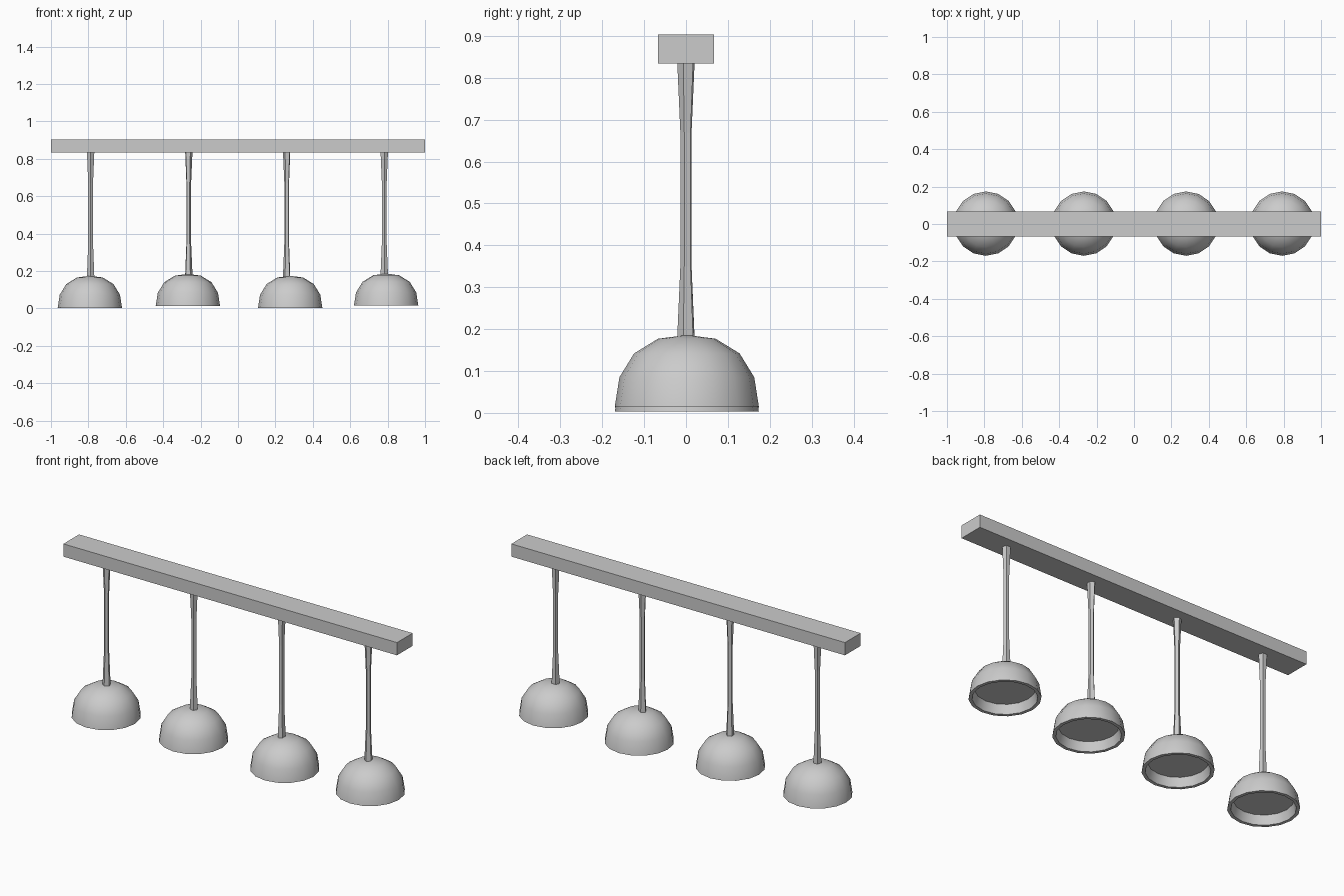
import bpy, math

if "Cube" in bpy.data.objects:
    bpy.data.objects.remove(bpy.data.objects["Cube"])


def lathe(name, profile, sides, location, turn=0.0, smooth=False):
    """Revolve (radius, z) points about z; zero radius makes a pole, open ends get capped."""
    verts, faces, rings = [], [], []
    for r, z in profile:
        n = sides if r > 0 else 1
        rings.append(range(len(verts), len(verts) + n))
        for i in range(n):
            a = turn + 2 * math.pi * i / sides
            verts.append((r * math.cos(a), r * math.sin(a), z))
    for lo, hi in zip(rings, rings[1:]):
        for i in range(sides):
            j = (i + 1) % sides
            if len(hi) == 1:
                faces.append((lo[i], lo[j], hi[0]))
            else:
                faces.append((lo[i], lo[j], hi[j], hi[i]))
    faces.append(tuple(reversed(rings[0])))
    if len(rings[-1]) > 1:
        faces.append(tuple(rings[-1]))
    mesh = bpy.data.meshes.new(name)
    mesh.from_pydata(verts, [], faces)
    mesh.update()
    obj = bpy.data.objects.new(name, mesh)
    bpy.context.collection.objects.link(obj)
    obj.location = location
    if smooth:
        bpy.context.view_layer.objects.active = obj
        obj.select_set(True)
        bpy.ops.object.shade_smooth_by_angle(angle=math.radians(40))
        obj.select_set(False)
    return obj


# ceiling beam
bpy.ops.mesh.primitive_cube_add(size=1, location=(0, 0, 0.869))
beam = bpy.context.object
beam.name = "ceiling_beam"
beam.scale = (2.0, 0.134, 0.069)

# recessed lamp face, inner wall, rim, then the dome up to its pole
SHADE = [(0.143, 0.048), (0.155, 0.0), (0.172, 0.0), (0.161, 0.07),
         (0.126, 0.127), (0.069, 0.162), (0, 0.171)]

# per lamp: shade x, shade bottom z, rod x, rod turn in degrees
LAMPS = [(-0.792, 0.003, -0.788, 54), (-0.268, 0.013, -0.264, 80),
         (0.279, 0.003, 0.261, 100), (0.792, 0.015, 0.782, 54)]

for n, (x, z, rod_x, turn) in enumerate(LAMPS, 1):
    lathe(f"lamp_shade_{n}", SHADE, 16, (x, 0.002, z), smooth=True)
    # slim rod flaring at both ends
    rod = [(0.021, z + 0.155), (0.0205, z + 0.175), (0.0135, 0.35),
           (0.0135, 0.67), (0.021, 0.84)]
    lathe(f"hanging_rod_{n}", rod, 5, (rod_x, 0, 0), math.radians(turn))
